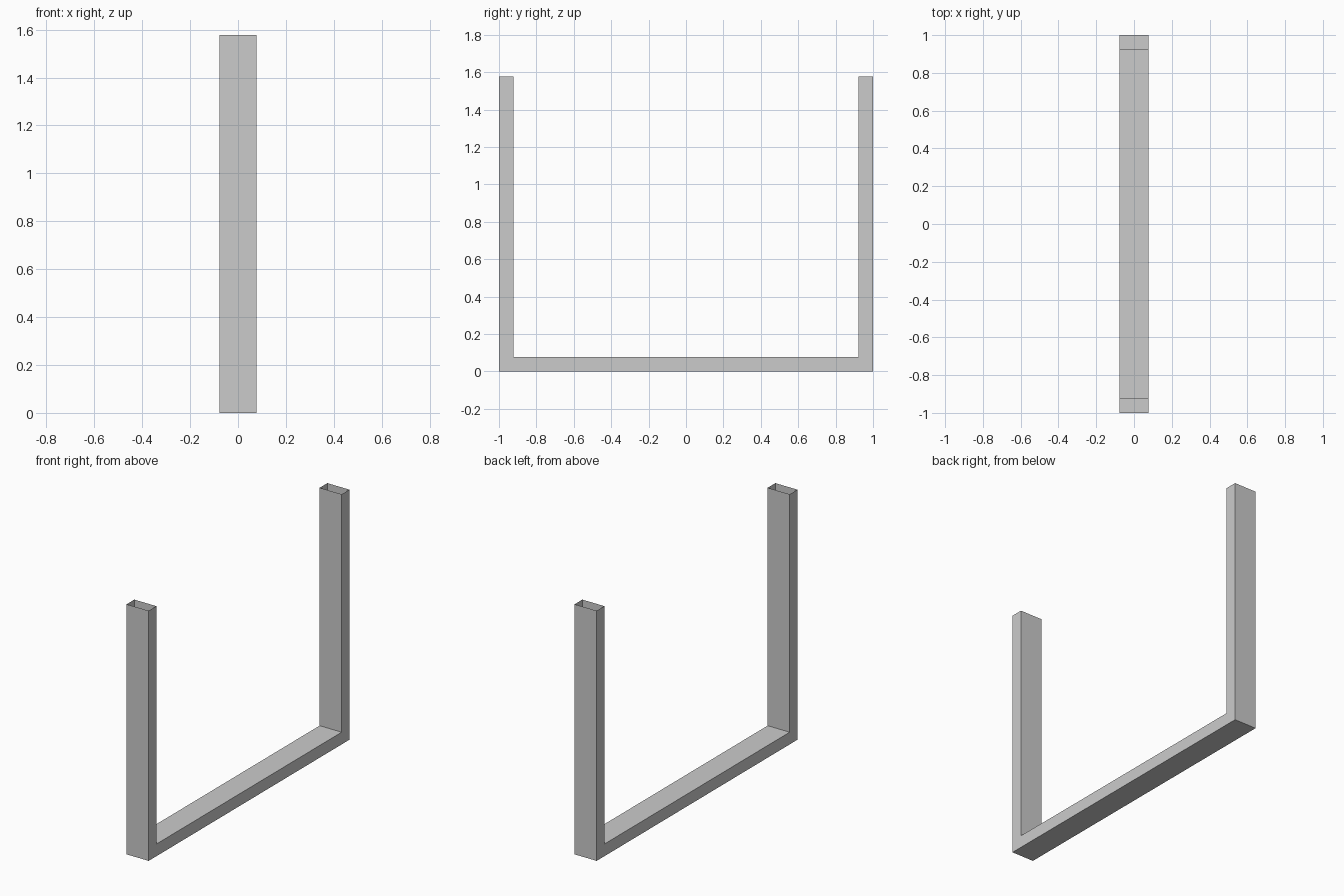
import bpy, bmesh

if "Cube" in bpy.data.objects:
    bpy.data.objects.remove(bpy.data.objects["Cube"])

HALF_W = 0.077   # half width along x
T = 0.077        # tube depth in the y-z plane
TOP = 1.577      # height of the open leg ends

# Outer and inner corners of the U path in (y, z), from one leg end to the other
outer = [(-1, TOP), (-1, 0), (1, 0), (1, TOP)]
inner = [(-1 + T, TOP), (-1 + T, T), (1 - T, T), (1 - T, TOP)]

bm = bmesh.new()

# Rectangular cross-section at each station, mitred at the bends
rings = []
for (oy, oz), (iy, iz) in zip(outer, inner):
    corners = [(-HALF_W, oy, oz), (HALF_W, oy, oz), (HALF_W, iy, iz), (-HALF_W, iy, iz)]
    rings.append([bm.verts.new(c) for c in corners])

# Join neighbouring sections with walls; the leg tops stay open
for a, b in zip(rings, rings[1:]):
    for i in range(4):
        j = (i + 1) % 4
        bm.faces.new((a[i], b[i], b[j], a[j]))

bmesh.ops.recalc_face_normals(bm, faces=bm.faces)

# Make sure the walls face outwards (underside must point down)
bm.faces.ensure_lookup_table()
bm.normal_update()
underside = min(bm.faces, key=lambda f: f.calc_center_median().z)
if underside.normal.z > 0:
    bmesh.ops.reverse_faces(bm, faces=bm.faces)

mesh = bpy.data.meshes.new("u_frame_tube")
bm.to_mesh(mesh)
bm.free()
frame = bpy.data.objects.new("u_frame_tube", mesh)
bpy.context.collection.objects.link(frame)
